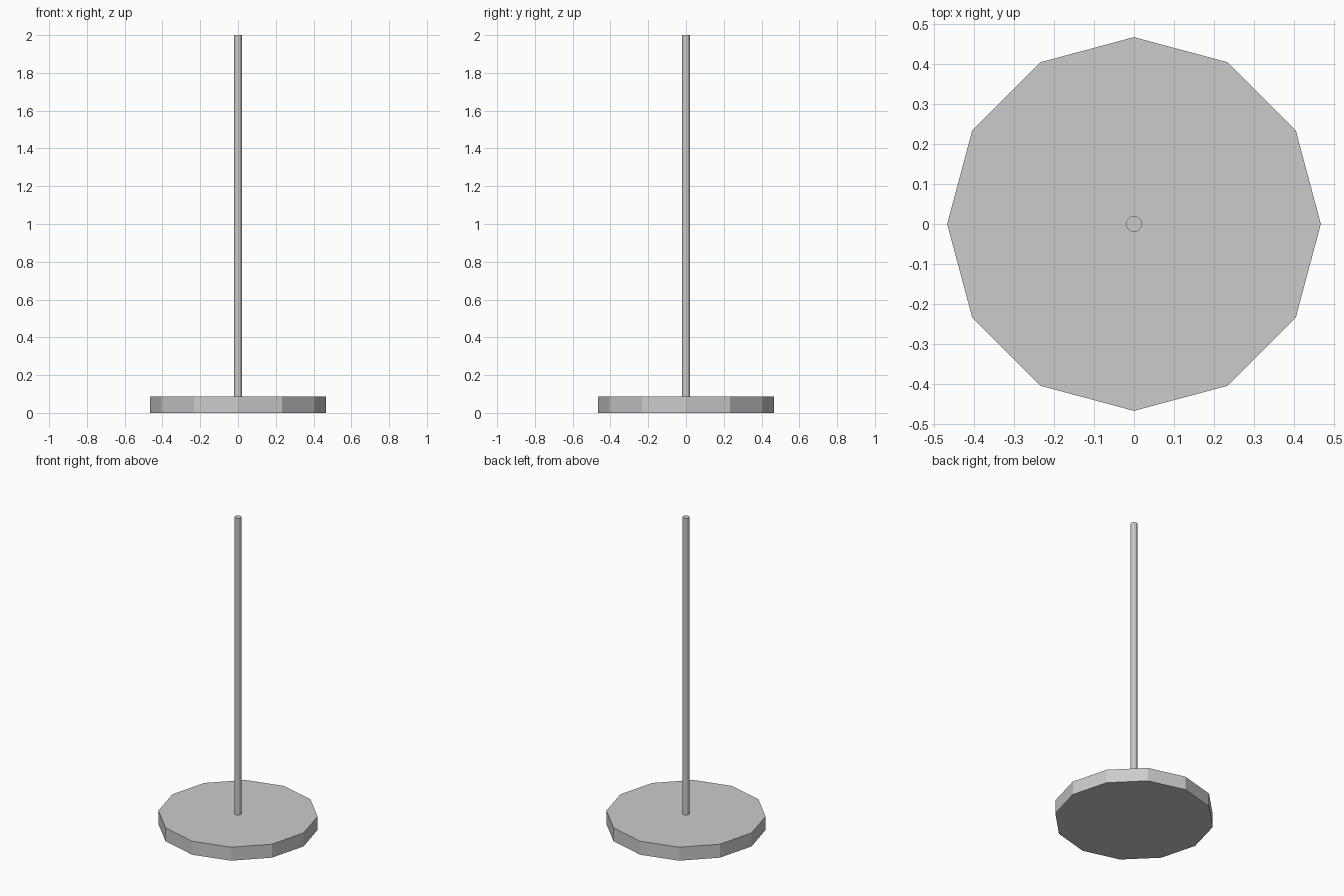
import bpy
import math

if "Cube" in bpy.data.objects:
    bpy.data.objects.remove(bpy.data.objects["Cube"])


def cylinder(name, radius, z0, z1, sides=12):
    # Upright flat-shaded prism with a corner on the x axis
    bpy.ops.mesh.primitive_cylinder_add(
        vertices=sides, radius=radius, depth=z1 - z0,
        location=(0, 0, (z0 + z1) / 2))
    obj = bpy.context.object
    obj.name = name
    return obj


# Twelve-sided foot plate
cylinder("base", 0.467, 0.0, 0.087)

# Slim upright pole, seated slightly into the plate
cylinder("pole", 0.02, 0.08, 2.0)
